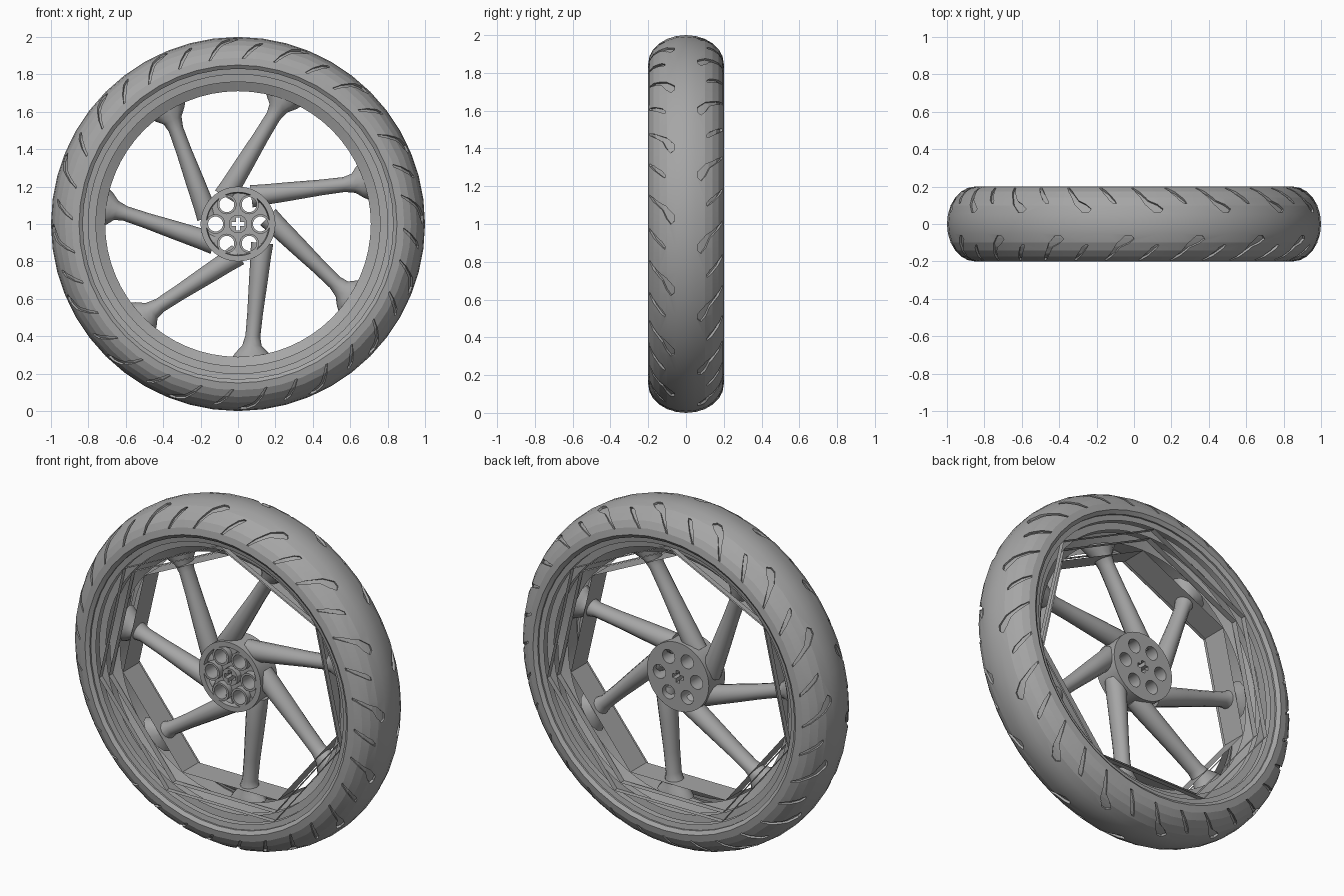
import bpy, bmesh, math
from math import sin, cos, pi, radians
from mathutils import Vector

if "Cube" in bpy.data.objects:
    bpy.data.objects.remove(bpy.data.objects["Cube"])

grey = bpy.data.materials.new("mid_grey")
grey.use_nodes = True
GREY = (0.38, 0.38, 0.38, 1)
grey.diffuse_color = GREY
grey.node_tree.nodes["Principled BSDF"].inputs["Base Color"].default_value = GREY


def polar(a, r, y):
    return Vector((r * cos(a), y, 1 + r * sin(a)))


def finish(bm, name, smooth=None):
    bmesh.ops.recalc_face_normals(bm, faces=bm.faces)
    mesh = bpy.data.meshes.new(name)
    bm.to_mesh(mesh)
    bm.free()
    obj = bpy.data.objects.new(name, mesh)
    bpy.context.collection.objects.link(obj)
    mesh.materials.append(grey)
    if smooth:
        bpy.ops.object.select_all(action="DESELECT")
        obj.select_set(True)
        bpy.context.view_layer.objects.active = obj
        bpy.ops.object.shade_smooth_by_angle(angle=radians(smooth))
    return obj


def loft(bm, rings, caps=False, loop=False):
    """Skin a list of closed rings of points."""
    rows = [[bm.verts.new(p) for p in ring] for ring in rings]
    pairs = list(zip(rows, rows[1:]))
    if loop:
        pairs.append((rows[-1], rows[0]))
    for a, b in pairs:
        for i in range(len(a)):
            j = (i + 1) % len(a)
            bm.faces.new((a[i], a[j], b[j], b[i]))
    if caps:
        bm.faces.new(rows[0])
        bm.faces.new(rows[-1])


def revolve(bm, profile, sides, loop=False, start=pi / 2):
    """Spin (radius, y) points around the axle."""
    loft(bm, [[polar(start + 2 * pi * i / sides, r, y) for i in range(sides)]
              for r, y in profile], loop=loop)


def cut(obj, cutter):
    mod = obj.modifiers.new("cut", "BOOLEAN")
    mod.operation = "DIFFERENCE"
    mod.solver = "EXACT"
    mod.object = cutter
    cutter.hide_render = True
    cutter.hide_viewport = True
    cutter.display_type = "WIRE"


# Tyre: rounded crown with straight inner bead
def crown(phi, lift=0.0):
    return 0.85 + (0.15 + lift) * cos(phi), (0.2 + lift) * sin(phi)


bm = bmesh.new()
section = [crown(radians(p)) for p in range(-90, 91, 15)]
section += [(0.83, 0.185), (0.83, -0.185)]
revolve(bm, section, 48, loop=True)
tyre = finish(bm, "tyre", 12)

# Tread grooves: alternating long hooked and short slanted cuts
LONG = ((18, -1.6, 0.9), (24, -1.5, 2.0), (32, 0.2, 1.9), (40, 2.0, 0.9),
        (58, 4.3, 0.7), (76, 6.4, 0.4))
SHORT = ((34, 0.4, 0.5), (40, 1.4, 0.9), (58, 3.8, 0.8), (76, 6.0, 0.5))
bm = bmesh.new()
for side in (1, -1):
    for k in range(32):
        base = 11.25 * (k + (0.5 if side > 0 else 1.3))
        rings = []
        for phi, lead, half in (LONG if k % 2 else SHORT):
            ring = []
            for da, lift in ((-half, -0.014), (half, -0.014), (half, 0.03), (-half, 0.03)):
                r, y = crown(radians(phi), lift)
                ring.append(polar(radians(base + lead + da), r, side * y))
            rings.append(ring)
        loft(bm, rings, caps=True)
cut(tyre, finish(bm, "tread_groove_cutter"))

# Rim: round flanges and tapers, joined by seven-sided straight walls
bm = bmesh.new()
for s in (1, -1):
    revolve(bm, [(0.845, s * 0.188), (0.83, s * 0.175), (0.8, s * 0.17)], 64)
    revolve(bm, [(0.8, s * 0.14), (0.76, s * 0.135)], 64)
    revolve(bm, [(0.76, s * 0.1), (0.71, s * 0.075)], 64)
finish(bm, "rim_flanges", 20)
bm = bmesh.new()
for s in (1, -1):
    revolve(bm, [(0.8, s * 0.17), (0.8, s * 0.14)], 7)
    revolve(bm, [(0.76, s * 0.135), (0.76, s * 0.1)], 7)
revolve(bm, [(0.71, 0.075), (0.71, -0.075)], 7)
finish(bm, "rim_walls")

# Spokes: swept, tapering, flared where they meet the rim
# each station: distance along, half width, half depth
STATIONS = ((-0.06, 0.06, 0.05), (0.06, 0.055, 0.06), (0.3, 0.05, 0.055),
            (0.6, 0.042, 0.05), (0.82, 0.04, 0.048), (0.91, 0.052, 0.055),
            (0.97, 0.085, 0.065), (1.03, 0.11, 0.07))
bm = bmesh.new()
for k in range(7):
    tip_angle = radians(18.5) + 2 * pi * k / 7
    a = polar(tip_angle + radians(37), 0.185, 0)
    b = polar(tip_angle, 0.705, 0)
    along = (b - a).normalized()
    across = Vector((-along.z, 0, along.x))
    around = Vector((-sin(tip_angle), 0, cos(tip_angle)))
    rings = []
    for t, w, d in STATIONS:
        # the foot turns to follow the rim
        side = across.lerp(around, max(0, (t - 0.82) / 0.21)).normalized()
        centre = a.lerp(b, t)
        rings.append([centre + side * w * cos(i * pi / 6)
                      + Vector((0, d * sin(i * pi / 6), 0)) for i in range(12)])
    loft(bm, rings, caps=True)
finish(bm, "spokes", 35)

# Hub: dished at the front, flat at the back
DEPTH = 0.075
bm = bmesh.new()
revolve(bm, [(0.2, DEPTH), (0.2, -DEPTH), (0.17, -DEPTH), (0.165, -0.04),
             (0.022, -0.04), (0.022, DEPTH)], 48, loop=True)
hub = finish(bm, "hub", 30)


def tube_points(cx, cz, r, y, n=24):
    return [Vector((cx + r * cos(2 * pi * i / n), y, 1 + cz + r * sin(2 * pi * i / n)))
            for i in range(n)]


# Peg holes through the hub, each lined by a sleeve
centres = [(0.12 * cos(k * pi / 3), 0.12 * sin(k * pi / 3)) for k in range(6)]
bm = bmesh.new()
for cx, cz in centres + [(0, 0)]:
    loft(bm, [tube_points(cx, cz, 0.044, y) for y in (-0.2, 0.2)], caps=True)
cut(hub, finish(bm, "hub_hole_cutter"))
bm = bmesh.new()
for cx, cz in centres:
    loft(bm, [tube_points(cx, cz, r, y) for r, y in
              ((0.052, -DEPTH), (0.04, -DEPTH), (0.04, DEPTH), (0.052, DEPTH))][:3]
         + [tube_points(cx, cz, 0.045, DEPTH), tube_points(cx, cz, 0.052, -0.035)], loop=True)
finish(bm, "peg_sleeves", 30)

# Axle sleeve with a cross-shaped bore
bm = bmesh.new()
ARM, SLOT = 0.035, 0.012
cross = []
for q in range(4):
    for u, v in ((ARM, -SLOT), (ARM, SLOT), (SLOT, SLOT)):
        c, s = (1, 0, -1, 0)[q], (0, 1, 0, -1)[q]
        cross.append((u * c - v * s, u * s + v * c))
outer = [(0.05 * p[0] / math.hypot(*p), 0.05 * p[1] / math.hypot(*p)) for p in cross]
loft(bm, [[Vector((x, y, 1 + z)) for x, z in shape] for shape, y in
          ((outer, -DEPTH), (cross, -DEPTH), (cross, DEPTH), (outer, DEPTH))], loop=True)
finish(bm, "axle_sleeve", 30)
